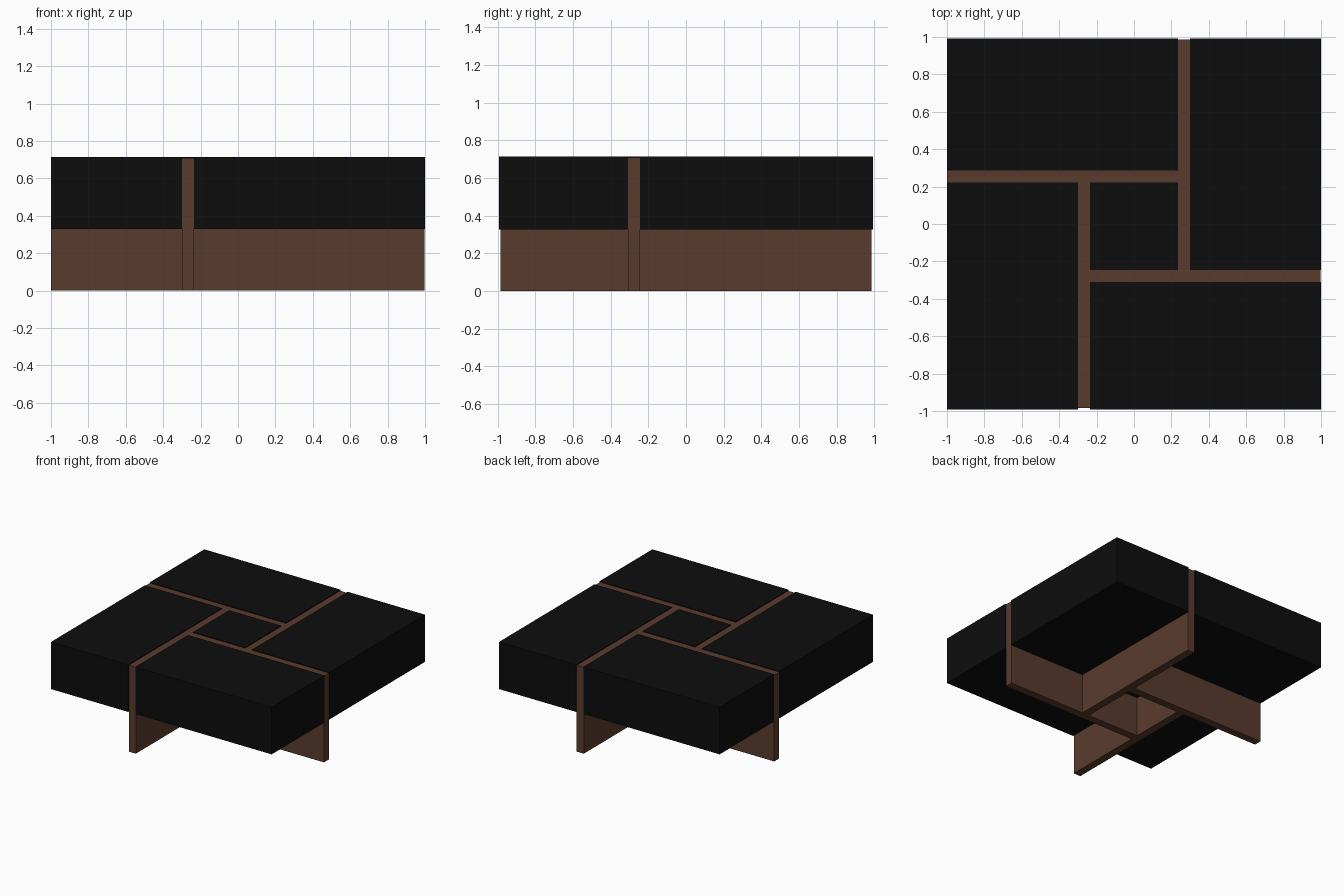
import bpy
import bmesh

if "Cube" in bpy.data.objects:
    bpy.data.objects.remove(bpy.data.objects["Cube"])


def material(name, rgb):
    m = bpy.data.materials.new(name)
    m.diffuse_color = (*rgb, 1.0)
    m.use_nodes = True
    m.node_tree.nodes["Principled BSDF"].inputs["Base Color"].default_value = m.diffuse_color
    return m


brown = material("brown wood", (0.102, 0.044, 0.027))
black = material("black", (0.004, 0.004, 0.004))


def box(name, x, y, z, mat):
    """Axis-aligned box from (min, max) ranges."""
    bm = bmesh.new()
    bmesh.ops.create_cube(bm, size=1.0)
    for v in bm.verts:
        v.co = [r[0] if c < 0 else r[1] for r, c in zip((x, y, z), v.co)]
    mesh = bpy.data.meshes.new(name)
    bm.to_mesh(mesh)
    bm.free()
    mesh.materials.append(mat)
    obj = bpy.data.objects.new(name, mesh)
    bpy.context.collection.objects.link(obj)
    return obj


# Board lines of the pinwheel layout
X0, X1 = 0.236, 0.300            # inner / outer face of the boards along y
YB0, YB1 = 0.222, 0.286          # back board
YF0, YF1 = -0.309, -0.245        # front board
EDGE_Y = 0.993
LEG_Z, TOP_Z = (0.0, 0.708), (0.328, 0.714)

# Interlocking upright boards that form the legs
box("back_leg_board", (-1.0, X0), (YB0, YB1), LEG_Z, brown)
box("right_leg_board", (X0, X1), (YF1, 0.986), LEG_Z, brown)
box("front_leg_board", (-X0, 0.996), (YF0, YF1), LEG_Z, brown)
box("left_leg_board", (-X1, -X0), (-0.985, YB0), LEG_Z, brown)

# Thick top blocks between the boards
box("back_top_block", (-1.0, X0), (YB1, EDGE_Y), TOP_Z, black)
box("right_top_block", (X1, 1.0), (YF1, EDGE_Y), TOP_Z, black)
box("front_top_block", (-X0, 1.0), (-EDGE_Y, YF0), TOP_Z, black)
box("left_top_block", (-1.0, -X1), (-EDGE_Y, YB0), TOP_Z, black)
box("centre_top_block", (-X0, X0), (YF1, YB0), TOP_Z, black)
